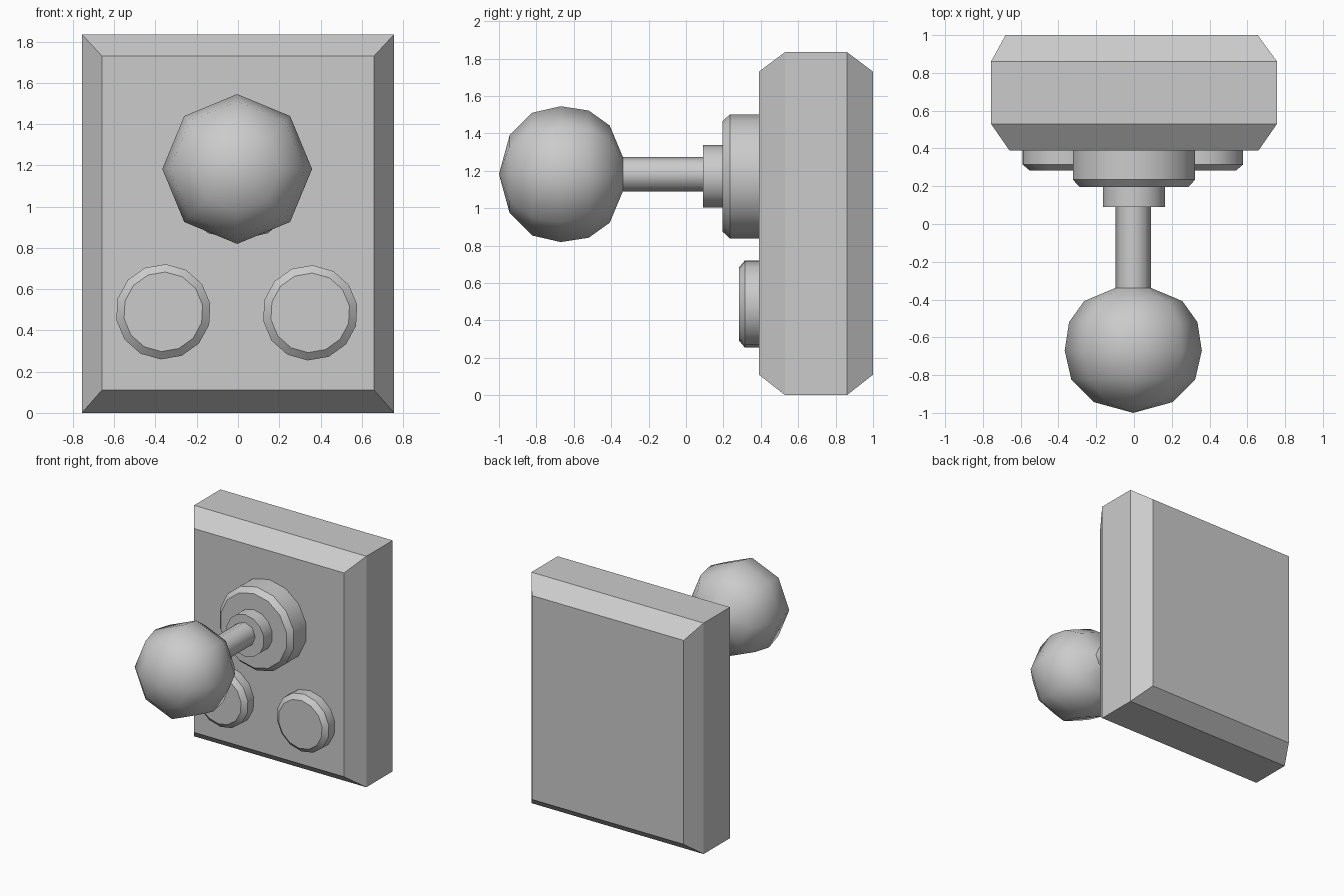
import bpy, bmesh
from math import sin, cos, pi, radians

if "Cube" in bpy.data.objects:
    bpy.data.objects.remove(bpy.data.objects["Cube"])


def loft(name, rings, smooth_angle=None):
    """Skin a list of equal-length vertex rings and cap both ends."""
    bm = bmesh.new()
    loops = [[bm.verts.new(p) for p in ring] for ring in rings]
    for a, b in zip(loops, loops[1:]):
        for i in range(len(a)):
            j = (i + 1) % len(a)
            bm.faces.new((a[i], a[j], b[j], b[i]))
    bm.faces.new(loops[0])
    bm.faces.new(loops[-1])
    bmesh.ops.remove_doubles(bm, verts=bm.verts, dist=0.0005)
    bmesh.ops.recalc_face_normals(bm, faces=bm.faces)
    mesh = bpy.data.meshes.new(name)
    bm.to_mesh(mesh)
    bm.free()
    obj = bpy.data.objects.new(name, mesh)
    bpy.context.collection.objects.link(obj)
    if smooth_angle:
        bpy.ops.object.select_all(action='DESELECT')
        obj.select_set(True)
        bpy.context.view_layer.objects.active = obj
        bpy.ops.object.shade_smooth_by_angle(angle=radians(smooth_angle))
    return obj


def turned(name, x, z, profile, sides, smooth_angle, start=0.0):
    """Lathe (y, radius) pairs around an axis running along y."""
    angles = [start + 2 * pi * i / sides for i in range(sides)]
    rings = [[(x + r * cos(a), y, z + r * sin(a)) for a in angles]
             for y, r in profile]
    return loft(name, rings, smooth_angle)


def rect(y, x0, x1, z0, z1):
    return [(x0, y, z0), (x1, y, z0), (x1, y, z1), (x0, y, z1)]


# Upright plate, chamfered front and back
loft("back_plate", [
    rect(0.39, -0.66, 0.66, 0.11, 1.73),
    rect(0.53, -0.757, 0.757, 0.0, 1.835),
    rect(0.86, -0.757, 0.757, 0.0, 1.835),
    rect(1.0, -0.68, 0.655, 0.11, 1.73),
])

# Stepped round mount with collar
turned("stick_mount", 0, 1.17, [
    (0.41, 0.332), (0.235, 0.332), (0.195, 0.295),
    (0.195, 0.167), (0.09, 0.167)], 14, 35, pi / 2)

# Shaft and eight-sided ball
turned("stick_and_ball", -0.004, 1.182, [
    (0.10, 0.093), (-0.338, 0.093), (-0.408, 0.26), (-0.52, 0.34),
    (-0.67, 0.363), (-0.823, 0.328), (-0.943, 0.208), (-1.0, 0.0001)], 8, 50)

# Two round push buttons
for side, x, z in (("left", -0.362, 0.49), ("right", 0.35, 0.485)):
    turned(side + "_button", x, z, [
        (0.41, 0.231), (0.315, 0.231), (0.283, 0.193)], 14, 35,
        pi / 2 - radians(3))
